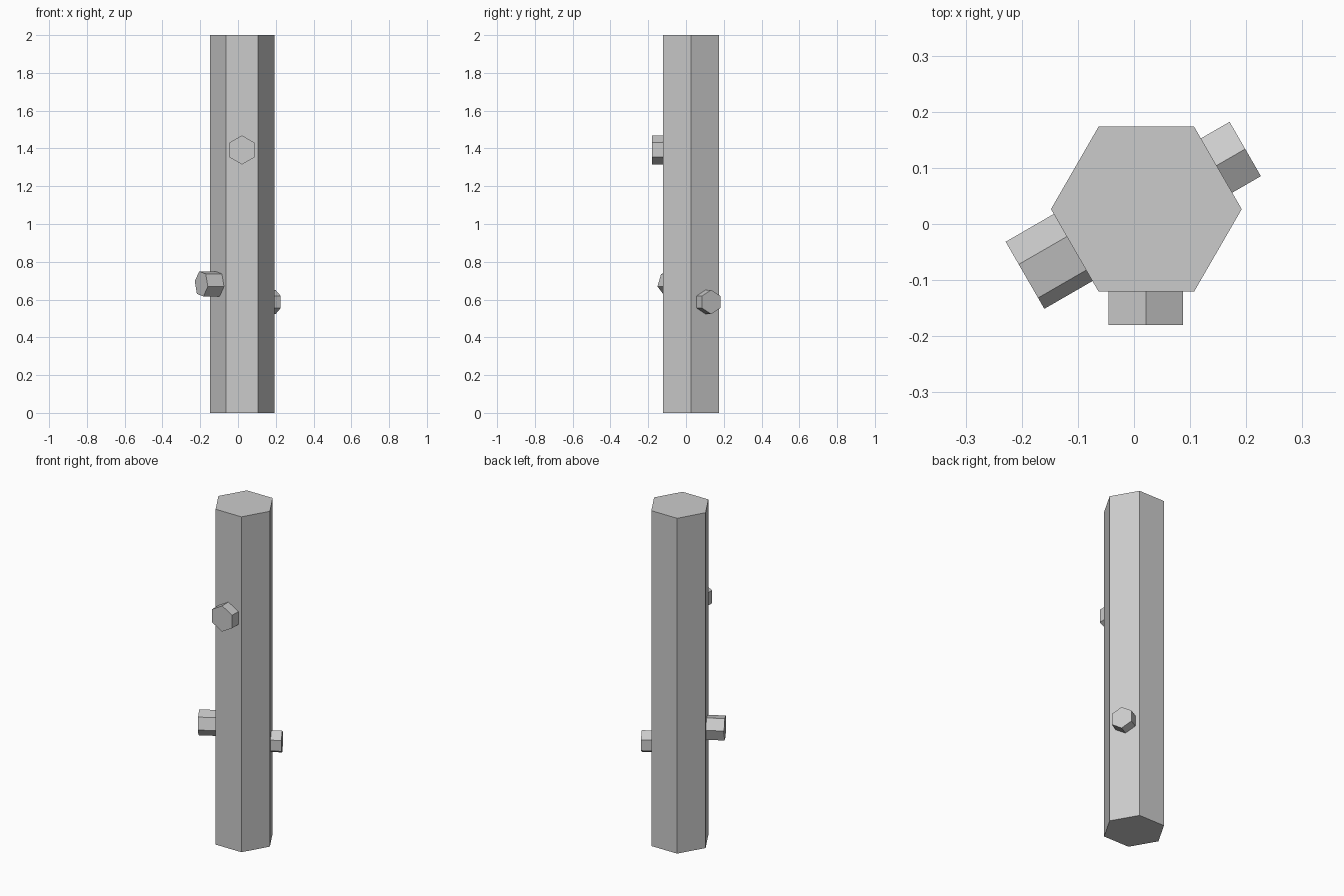
import bpy, bmesh, math
from mathutils import Matrix, Vector

if "Cube" in bpy.data.objects:
    bpy.data.objects.remove(bpy.data.objects["Cube"])

CX, CY = 0.022, 0.0265      # trunk axis
R = 0.17                    # trunk radius
APOTHEM = R * math.cos(math.pi / 6)


def hex_prism(name, radius, depth, turn, matrix):
    """Hexagonal prism from z=0 to z=depth, first corner at angle turn."""
    bm = bmesh.new()
    ring = [bm.verts.new((radius * math.cos(turn + i * math.pi / 3),
                          radius * math.sin(turn + i * math.pi / 3), 0)) for i in range(6)]
    face = bm.faces.new(ring)
    top = bmesh.ops.extrude_face_region(bm, geom=[face], use_keep_orig=True)["geom"]
    bmesh.ops.translate(bm, vec=(0, 0, depth),
                        verts=[g for g in top if isinstance(g, bmesh.types.BMVert)])
    bmesh.ops.recalc_face_normals(bm, faces=bm.faces)
    mesh = bpy.data.meshes.new(name)
    bm.to_mesh(mesh)
    bm.free()
    obj = bpy.data.objects.new(name, mesh)
    obj.matrix_world = matrix
    bpy.context.collection.objects.link(obj)


def stub(name, heading, side, z, radius, length, turn):
    """Cut branch standing out from a trunk face."""
    a = math.radians(heading)
    out = Vector((math.cos(a), math.sin(a), 0))
    across = Vector((-math.sin(a), math.cos(a), 0))
    embed = 0.005
    pos = Vector((CX, CY, z)) + out * (APOTHEM - embed) + across * side
    m = Matrix((across, Vector((0, 0, 1)), out)).transposed().to_4x4()
    m.translation = pos
    hex_prism(name, radius, length + embed, math.radians(turn), m)


# Trunk
hex_prism("trunk", R, 2.0, 0, Matrix.Translation((CX, CY, 0)))

# Branch stubs
stub("front_stub", 270, -0.001, 1.392, 0.077, 0.059, 30)
stub("right_stub", 30, 0.0047, 0.587, 0.0645, 0.059, 30)
stub("left_stub", 210, -0.006, 0.683, 0.0704, 0.099, 48.6)
